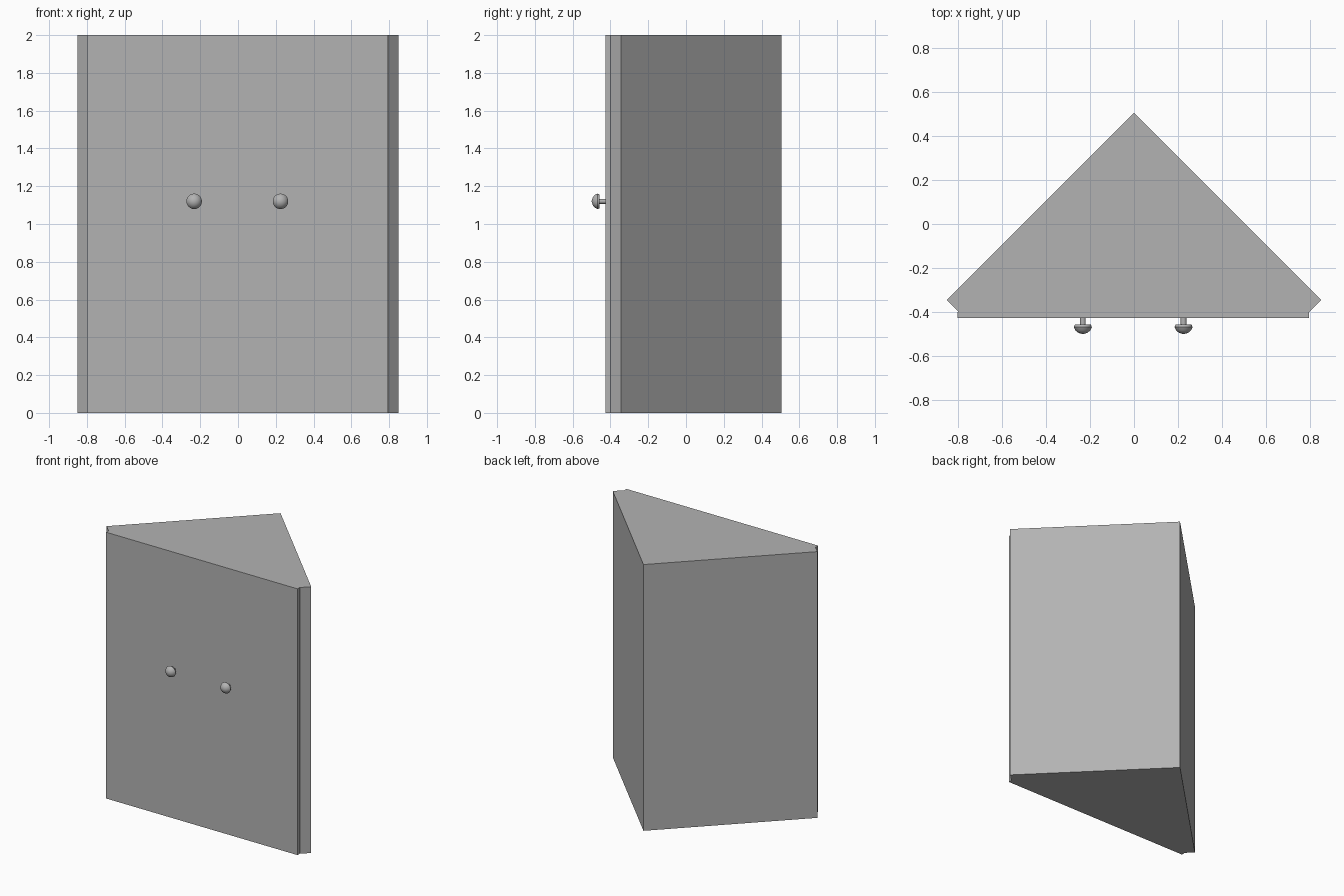
import bpy
import bmesh
import math
from mathutils import Matrix

if "Cube" in bpy.data.objects:
    bpy.data.objects.remove(bpy.data.objects["Cube"], do_unlink=True)

HEIGHT = 2.0

grey = bpy.data.materials.new("plain_grey")
grey.use_nodes = True
grey.diffuse_color = (0.45, 0.45, 0.45, 1)
grey.node_tree.nodes["Principled BSDF"].inputs["Base Color"].default_value = grey.diffuse_color


def add_object(name, bm):
    bmesh.ops.recalc_face_normals(bm, faces=bm.faces)
    mesh = bpy.data.meshes.new(name)
    bm.to_mesh(mesh)
    bm.free()
    mesh.materials.append(grey)
    obj = bpy.data.objects.new(name, mesh)
    bpy.context.collection.objects.link(obj)
    return obj


def prism(name, outline):
    """Extrude a floor outline to the full height."""
    bm = bmesh.new()
    base = bm.faces.new([bm.verts.new((x, y, 0)) for x, y in outline])
    top = bmesh.ops.extrude_face_region(bm, geom=[base])["geom"]
    verts = [v for v in top if isinstance(v, bmesh.types.BMVert)]
    bmesh.ops.translate(bm, verts=verts, vec=(0, 0, HEIGHT))
    return add_object(name, bm)


def knob(name, x, z):
    """Spin a mushroom profile (radius, y) around the front-back axis."""
    profile = [(0, -0.425), (0.013, -0.425), (0.013, -0.457), (0.036, -0.457),
               (0.041, -0.468), (0.034, -0.483), (0.02, -0.494), (0, -0.5)]
    bm = bmesh.new()
    verts = [bm.verts.new((r, y, 0)) for r, y in profile]
    edges = [bm.edges.new(pair) for pair in zip(verts, verts[1:])]
    bmesh.ops.spin(bm, geom=verts + edges, cent=(0, 0, 0), axis=(0, 1, 0),
                   angle=math.tau, steps=24)
    bmesh.ops.remove_doubles(bm, verts=bm.verts, dist=0.0001)
    bmesh.ops.transform(bm, verts=bm.verts, matrix=Matrix.Translation((x, 0, z)))
    obj = add_object(name, bm)
    bpy.ops.object.select_all(action='DESELECT')
    obj.select_set(True)
    bpy.context.view_layer.objects.active = obj
    bpy.ops.object.shade_smooth_by_angle(angle=math.radians(40))


# Triangular corner carcass with short angled front returns
prism("cabinet_body", [(0, 0.505), (-0.85, -0.345), (-0.795, -0.4),
                       (0.795, -0.4), (0.85, -0.345)])

# Flat front door panel
prism("door_panel", [(-0.8, -0.4), (-0.8, -0.427), (0.793, -0.427), (0.793, -0.4)])

# Pair of door knobs
knob("right_knob", -0.232, 1.12)
knob("left_knob", 0.225, 1.12)
